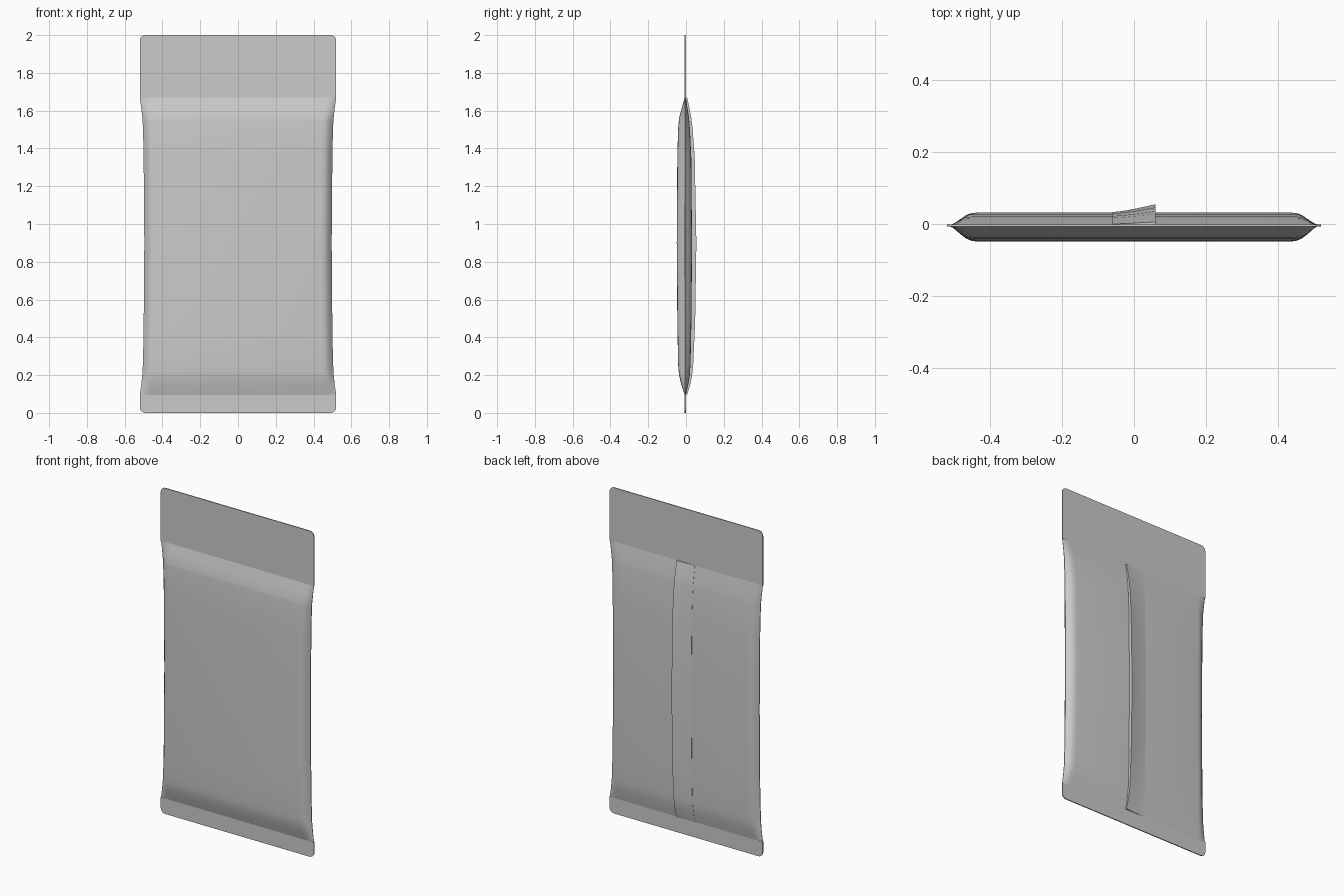
import bpy, bmesh, math

cube = bpy.data.objects.get("Cube")
if cube:
    bpy.data.objects.remove(cube, do_unlink=True)

SHEET_Y = -0.004
LOW, HIGH = 0.095, 1.67

foil = bpy.data.materials.new("grey foil")
foil.use_nodes = True
foil.diffuse_color = (0.6, 0.6, 0.6, 1)
foil.node_tree.nodes["Principled BSDF"].inputs["Base Color"].default_value = (0.6, 0.6, 0.6, 1)


def lerp(table, v):
    """Piecewise-linear lookup in a short profile."""
    for (a, fa), (b, fb) in zip(table, table[1:]):
        if v <= b:
            return fa + (fb - fa) * max(0, v - a) / (b - a)
    return table[-1][1]


def finish(name, bm, angle=30):
    bmesh.ops.recalc_face_normals(bm, faces=bm.faces)
    mesh = bpy.data.meshes.new(name)
    bm.to_mesh(mesh)
    bm.free()
    mesh.materials.append(foil)
    obj = bpy.data.objects.new(name, mesh)
    bpy.context.collection.objects.link(obj)
    bpy.ops.object.select_all(action="DESELECT")
    obj.select_set(True)
    bpy.context.view_layer.objects.active = obj
    bpy.ops.object.shade_smooth_by_angle(angle=math.radians(angle))
    return obj


def loft(name, rings, angle=30):
    """Skin a stack of closed rings and cap both ends."""
    bm = bmesh.new()
    loops = [[bm.verts.new(p) for p in ring] for ring in rings]
    n = len(loops[0])
    for a, b in zip(loops, loops[1:]):
        for i in range(n):
            j = (i + 1) % n
            bm.faces.new((a[i], a[j], b[j], b[i]))
    bm.faces.new(loops[0])
    bm.faces.new(loops[-1])
    return finish(name, bm, angle)


# Profiles: half width, front and back bulge by height; bulge by distance from the side
WIDTH = [(0.095, 0.52), (0.15, 0.512), (0.22, 0.505), (0.4, 0.5), (0.9, 0.496),
         (1.4, 0.5), (1.55, 0.505), (1.62, 0.513), (1.67, 0.52)]
FRONT = [(0.095, 0.003), (0.15, 0.021), (0.2, 0.033), (0.26, 0.038), (0.5, 0.042),
         (0.9, 0.045), (1.35, 0.042), (1.5, 0.038), (1.56, 0.033), (1.67, 0.003)]
BACK = [(0.095, 0.003), (0.15, 0.016), (0.2, 0.024), (0.26, 0.028), (0.5, 0.033),
        (0.9, 0.036), (1.35, 0.032), (1.5, 0.025), (1.56, 0.02), (1.67, 0.003)]
SIDE = [(0, 0.06), (0.008, 0.3), (0.018, 0.58), (0.03, 0.82), (0.042, 0.94), (0.06, 1)]
heights = sorted({z for table in (WIDTH, FRONT) for z, _ in table})

# Filled pouch
rings = []
for z in heights:
    w = lerp(WIDTH, z)
    xs = [-w + d for d, _ in SIDE] + [w - d for d, _ in reversed(SIDE)]
    front = [(x, SHEET_Y - lerp(FRONT, z) * lerp(SIDE, w - abs(x)), z) for x in xs]
    back = [(x, SHEET_Y + lerp(BACK, z) * lerp(SIDE, w - abs(x)), z) for x in reversed(xs)]
    rings.append(front + back)
loft("pouch_body", rings)

# Back seam flap: flush on the right, lifted along its free edge
rings = []
for z in heights:
    base = SHEET_Y + lerp(BACK, z)
    lift = 0.006 + 0.016 * math.sin(math.pi * (z - LOW) / (HIGH - LOW)) ** 0.7
    outer = [(-0.06 + 0.12 * t, base + 0.001 + lift * t ** 1.3, z) for t in (0, 0.25, 0.5, 0.75, 1)]
    rings.append([(0.06, base - 0.002, z), (-0.06, base - 0.002, z)] + outer)
loft("back_seam", rings)


# Flat sealed ends with rounded outer corners
def seal(name, inner, outer, radius=0.03, half=0.52):
    s = 1 if outer > inner else -1
    outline = [(half, inner)]
    for cx, start in ((half - radius, 0), (radius - half, 90)):
        for k in range(7):
            a = math.radians(start + 15 * k)
            outline.append((cx + radius * math.cos(a), outer - s * radius + s * radius * math.sin(a)))
    outline.append((-half, inner))
    loft(name, [[(x, SHEET_Y + side * 0.003, z) for x, z in outline] for side in (-1, 1)])


seal("top_seal", HIGH - 0.002, 2.0)
seal("bottom_seal", LOW + 0.002, 0.0)
